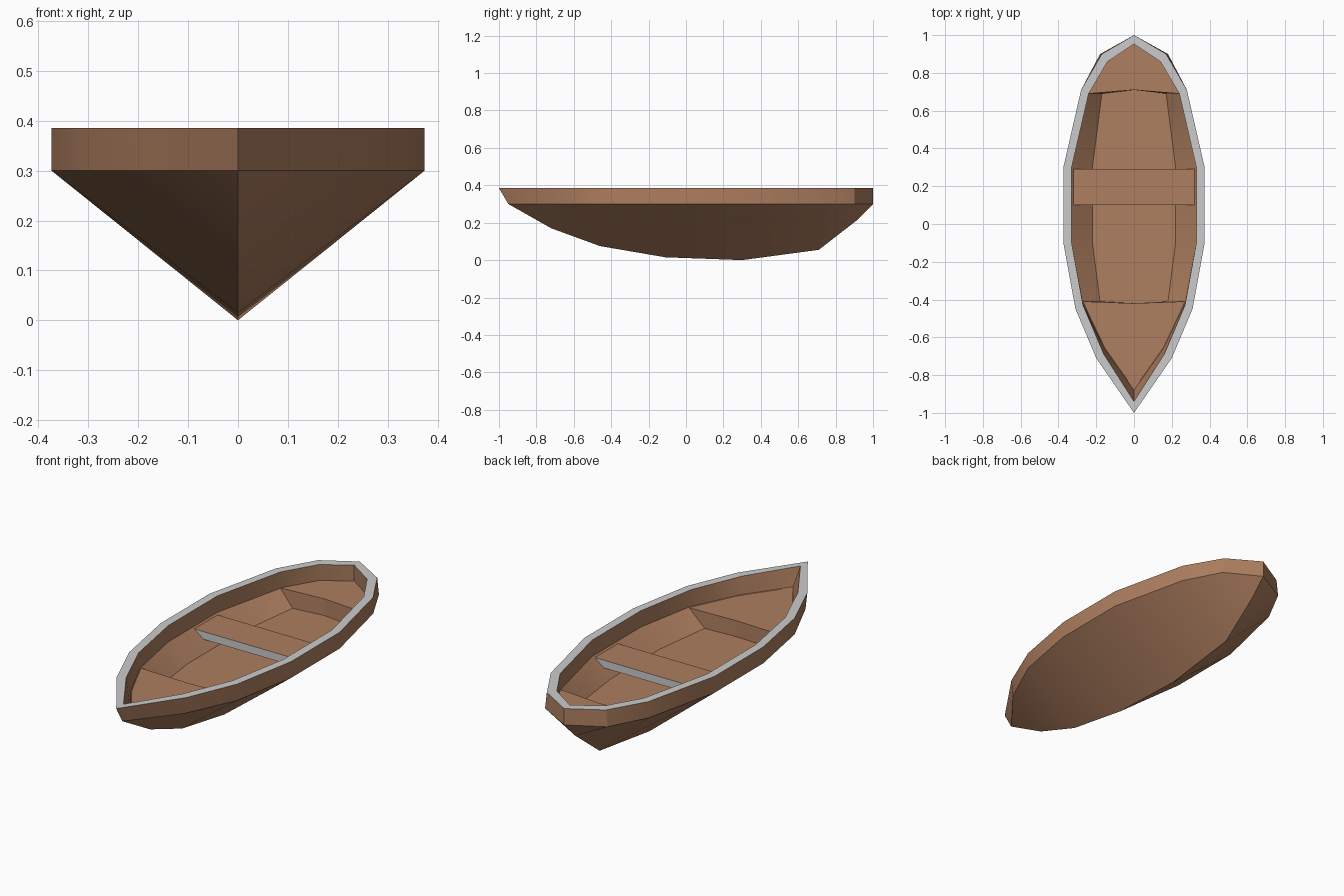
import bpy, bmesh, math

if "Cube" in bpy.data.objects:
    bpy.data.objects.remove(bpy.data.objects["Cube"])

wood = bpy.data.materials.new("wood")
wood.diffuse_color = (0.42, 0.21, 0.115, 1)
wood.use_nodes = True
wood.node_tree.nodes["Principled BSDF"].inputs["Base Color"].default_value = wood.diffuse_color
grey = bpy.data.materials.new("plain_grey")
grey.diffuse_color = (0.8, 0.8, 0.8, 1)
grey.use_nodes = True
grey.node_tree.nodes["Principled BSDF"].inputs["Base Color"].default_value = grey.diffuse_color


def finish(name, bm, smooth=True):
    bmesh.ops.remove_doubles(bm, verts=bm.verts, dist=1e-5)
    bmesh.ops.recalc_face_normals(bm, faces=bm.faces)
    me = bpy.data.meshes.new(name)
    bm.to_mesh(me)
    bm.free()
    ob = bpy.data.objects.new(name, me)
    bpy.context.collection.objects.link(ob)
    me.materials.append(wood)
    me.materials.append(grey)
    if smooth:
        bpy.ops.object.select_all(action='DESELECT')
        ob.select_set(True)
        bpy.context.view_layer.objects.active = ob
        bpy.ops.object.shade_smooth_by_angle(angle=math.radians(30))
    return ob


def mirror_ring(half, z):
    """Half outline from bow to stern -> closed symmetric loop at height z."""
    pts = half + [(-x, y) for x, y in reversed(half[1:-1])]
    return [(x, y, z) for x, y in pts]


def bridge(bm, a, b, mat=0):
    n = len(a)
    for i in range(n):
        j = (i + 1) % n
        bm.faces.new((a[i], a[j], b[j], b[i])).material_index = mat


# Half outlines, bow to stern
rim_out = [(0, -1), (.2, -.71), (.31, -.45), (.374, -.1),
           (.374, .3), (.28, .71), (.17, .9), (0, 1)]
chine = [(0, -.95), (.19, -.71), (.31, -.45), (.374, -.1),
         (.374, .3), (.28, .71), (.18, .9), (0, 1)]
rim_in = [(0, -.94), (.16, -.69), (.27, -.43), (.33, -.1),
          (.33, .3), (.24, .69), (.14, .86), (0, .953)]
wall_in = [(0, -.88), (.155, -.66), (.27, -.42), (.33, -.1),
           (.33, .3), (.24, .69), (.14, .86), (0, .953)]
floor = [(0, -.66), (.06, -.59), (.18, -.41), (.22, -.1),
         (.22, .3), (.17, .69), (.06, .77), (0, .79)]
keel = [(-.95, .3), (-.72, .17), (-.46, .075), (-.11, .015),
        (.3, .0), (.71, .055), (.91, .21), (1, .3)]
Z_TOP, Z_CHINE, Z_FLOOR = .385, .3, .215

# Hull: outer band, grey rim, inner walls, floor
bm = bmesh.new()
loops = [[bm.verts.new(p) for p in mirror_ring(h, z)] for h, z in
         ((chine, Z_CHINE), (rim_out, Z_TOP), (rim_in, Z_TOP),
          (wall_in, Z_CHINE), (floor, Z_FLOOR))]
for k in range(4):
    bridge(bm, loops[k], loops[k + 1], 1 if k == 1 else 0)
bm.faces.new(loops[4])

# V-shaped bottom down to the keel
c = loops[0]
n = len(keel)
kv = [c[0]] + [bm.verts.new((0, y, z)) for y, z in keel[1:-1]] + [c[n - 1]]
for side in (1, -1):
    edge = [c[(side * i) % len(c)] for i in range(n)]
    for i in range(n - 1):
        f = []
        for v in (edge[i], edge[i + 1], kv[i + 1], kv[i]):
            if v not in f:
                f.append(v)
        bm.faces.new(f)
finish("hull", bm)


def seat(name, top, bottom, z0, z1, grey_sides=False):
    """Prism from a bottom outline to a wider top outline."""
    bm = bmesh.new()
    t = [bm.verts.new((x, y, z1)) for x, y in top]
    b = [bm.verts.new((x, y, z0)) for x, y in bottom]
    bm.faces.new(t)
    bm.faces.new(b)
    bridge(bm, b, t, 1 if grey_sides else 0)
    return finish(name, bm, False)


def both(half):
    return half + [(-x, y) for x, y in reversed(half) if x > 0]


# Seats: bow and stern reach the floor, the middle one is a plank
seat("bow_seat",
     both([(0, -.88), (.155, -.66), (.27, -.41)]) [:3] + [(0, -.42), (-.27, -.41), (-.155, -.66)],
     [(0, -.66), (.06, -.59), (.18, -.41), (0, -.42), (-.18, -.41), (-.06, -.59)],
     Z_FLOOR, .298)
seat("stern_seat",
     [(0, .953), (.14, .86), (.24, .69), (0, .71), (-.24, .69), (-.14, .86)],
     [(0, .79), (.06, .77), (.17, .69), (0, .71), (-.17, .69), (-.06, .77)],
     Z_FLOOR, .302)
seat("middle_seat", both([(.33, .1), (.33, .29)]), both([(.285, .1), (.285, .29)]),
     .253, .293, True)
